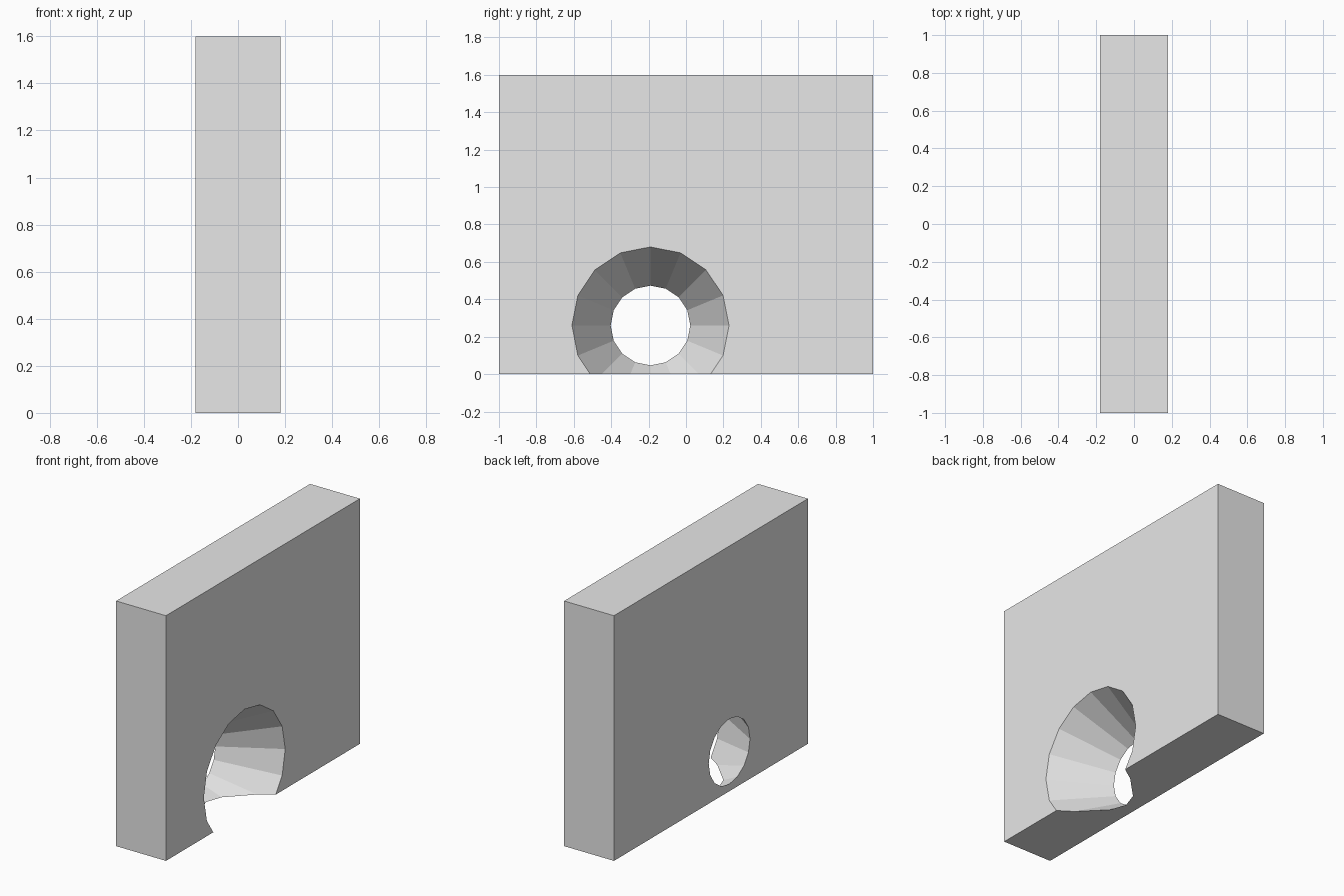
import bpy
import math

old = bpy.data.objects.get("Cube")
if old:
    bpy.data.objects.remove(old, do_unlink=True)

THICK, LENGTH, HEIGHT = 0.36, 2.0, 1.6
HOLE_Y, HOLE_Z = -0.19, 0.26
R_SMALL, R_LARGE = 0.213, 0.42
OVERSHOOT = 0.1

# Plain grey material
grey = bpy.data.materials.new("light_grey")
grey.use_nodes = True
colour = (0.8, 0.8, 0.8, 1.0)
grey.diffuse_color = colour
for node in grey.node_tree.nodes:
    if node.type == 'BSDF_PRINCIPLED':
        node.inputs["Base Color"].default_value = colour

# Wall slab
bpy.ops.mesh.primitive_cube_add(size=1, location=(0, 0, HEIGHT / 2))
wall = bpy.context.object
wall.name = "wall_slab"
wall.scale = (THICK, LENGTH, HEIGHT)
bpy.ops.object.transform_apply(location=True, rotation=False, scale=True)
wall.data.materials.append(grey)

# Tapered opening, widening towards +x and breaking through the base
flare = (R_LARGE - R_SMALL) / THICK * OVERSHOOT
bpy.ops.mesh.primitive_cone_add(
    vertices=16, radius1=R_SMALL - flare, radius2=R_LARGE + flare,
    depth=THICK + 2 * OVERSHOOT, location=(0, HOLE_Y, HOLE_Z),
    rotation=(0, math.pi / 2, 0))
cutter = bpy.context.object
cutter.name = "opening_cutter"
cutter.hide_render = True
cutter.data.materials.append(grey)

cut = wall.modifiers.new("tapered_opening", 'BOOLEAN')
cut.operation = 'DIFFERENCE'
cut.solver = 'EXACT'
cut.object = cutter

# Bake the cut and drop the helper
bpy.ops.object.select_all(action='DESELECT')
wall.select_set(True)
bpy.context.view_layer.objects.active = wall
bpy.ops.object.modifier_apply(modifier=cut.name)
bpy.data.objects.remove(cutter, do_unlink=True)
bpy.ops.object.shade_flat()
